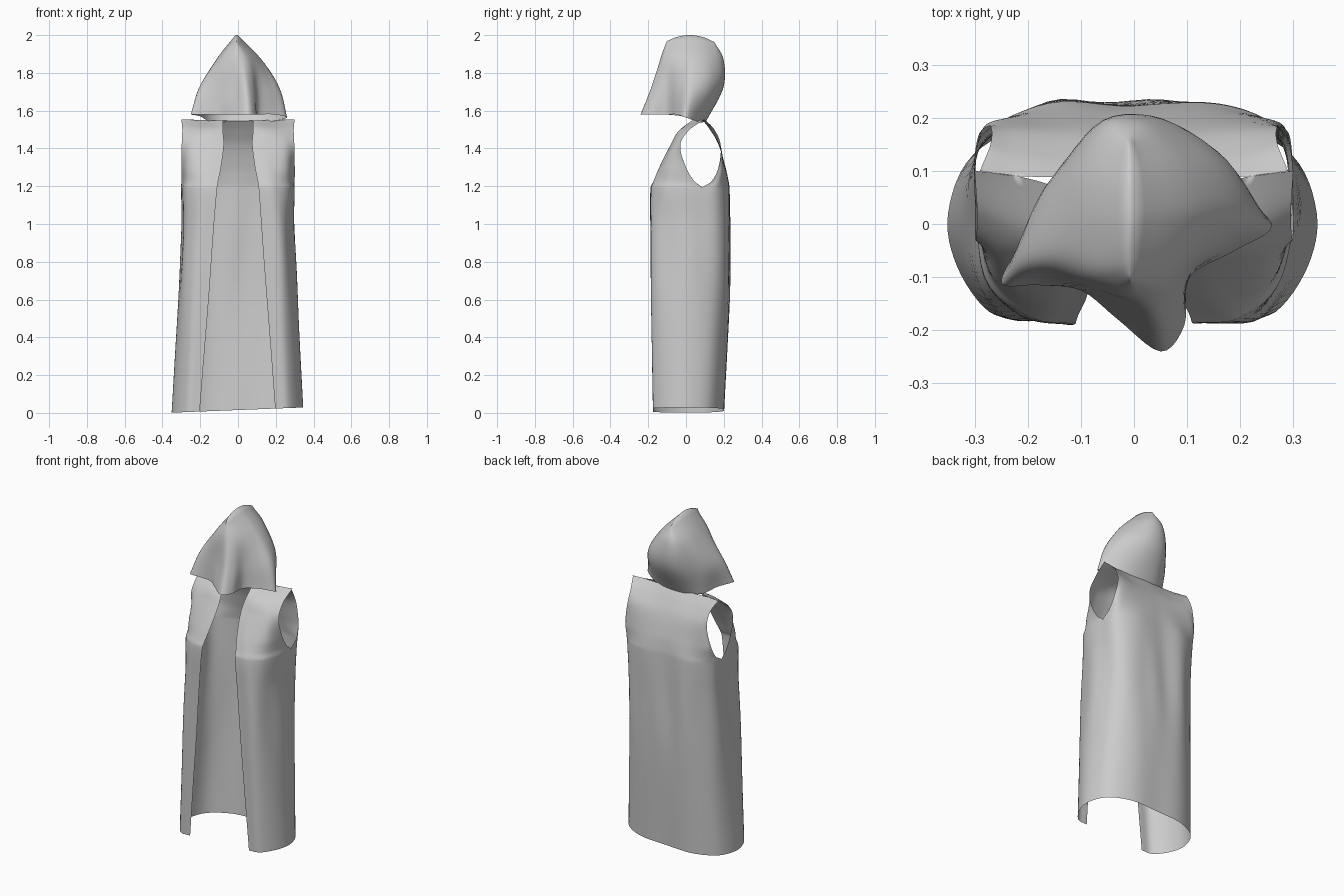
import bpy, bmesh, math
from mathutils import Vector

if "Cube" in bpy.data.objects:
    bpy.data.objects.remove(bpy.data.objects["Cube"])


def spline(pts, ts, n, ghosts=(None, None)):
    """Smooth curve through pts at parameters ts, n steps per span."""
    pre = ghosts[0] or 2 * pts[0] - pts[1]
    post = ghosts[1] or 2 * pts[-1] - pts[-2]
    p = [pre] + list(pts) + [post]
    t = [2 * ts[0] - ts[1]] + list(ts) + [2 * ts[-1] - ts[-2]]
    out = []
    for i in range(1, len(p) - 2):
        h = t[i + 1] - t[i]
        m0 = (p[i + 1] - p[i - 1]) / (t[i + 1] - t[i - 1]) * h
        m1 = (p[i + 2] - p[i]) / (t[i + 2] - t[i]) * h
        for k in range(n):
            s = k / n
            out.append((2*s**3 - 3*s*s + 1) * p[i] + (s**3 - 2*s*s + s) * m0
                       + (3*s*s - 2*s**3) * p[i + 1] + (s**3 - s*s) * m1)
    return out + [pts[-1].copy()]


def add_sheet(bm, rows, ts, n, warp=None):
    """Loft rows (equal length) along ts and add the faces."""
    cols = [spline(c, ts, n) for c in zip(*rows)]
    vs = [[bm.verts.new(warp(p) if warp else p) for p in c] for c in cols]
    for a, b in zip(vs, vs[1:]):
        for j in range(len(a) - 1):
            bm.faces.new((a[j], b[j], b[j + 1], a[j + 1]))


def finish(bm, name):
    bmesh.ops.remove_doubles(bm, verts=bm.verts, dist=0.0008)
    bmesh.ops.recalc_face_normals(bm, faces=bm.faces)
    me = bpy.data.meshes.new(name)
    bm.to_mesh(me)
    bm.free()
    for f in me.polygons:
        f.use_smooth = True
    ob = bpy.data.objects.new(name, me)
    bpy.context.collection.objects.link(ob)
    return ob


# Robe body: sections from front opening to side, and from side to back centre
Z = [0.015, 0.6, 1.0, 1.19, 1.225, 1.3, 1.42, 1.5, 1.55]
FRONT = [
    [(.20, -.175), (.27, -.165), (.33, -.08), (.347, .02)],
    [(.155, -.185), (.24, -.175), (.30, -.09), (.315, .03)],
    [(.125, -.187), (.22, -.175), (.28, -.09), (.295, .06)],
    [(.11, -.187), (.20, -.175), (.28, -.10), (.30, .085)],
    [(.105, -.172), (.19, -.165), (.27, -.10), (.30, .045)],
    [(.09, -.14), (.17, -.138), (.26, -.10), (.30, .0)],
    [(.075, -.08), (.15, -.08), (.24, -.065), (.298, -.03)],
    [(.08, -.03), (.15, -.03), (.22, -.01), (.295, .02)],
    [(.08, .03), (.15, .07), (.22, .09), (.30, .10)]]
BACK = [
    [(.347, .02), (.30, .13), (.17, .195), (0, .20)],
    [(.315, .03), (.28, .155), (.16, .222), (0, .23)],
    [(.295, .06), (.275, .165), (.16, .228), (0, .226)],
    [(.30, .085), (.277, .175), (.16, .227), (0, .223)],
    [(.298, .135), (.27, .185), (.15, .223), (0, .22)],
    [(.29, .172), (.26, .195), (.14, .208), (0, .208)],
    [(.27, .183), (.22, .182), (.13, .175), (0, .172)],
    [(.27, .15), (.22, .137), (.13, .127), (0, .13)],
    [(.29, .10), (.22, .09), (.12, .09), (0, .10)]]
SHUT = 4  # number of rows below the armholes


def robe_warp(p):
    low = max(0.0, 1 - p.z / 1.2)
    lift = max(0.0, p.z - 1.5) * 0.6 * (abs(p.x) - 0.17)
    # soft drape folds between hem and armhole
    a = math.atan2(p.y, p.x)
    fade = math.exp(-((p.z - 0.85) / 0.3) ** 2)
    f = 1 + 0.018 * fade * math.sin(9 * a + 1.5 * p.z)
    return Vector((p.x * f - 0.003 * low, p.y * f, p.z + 0.04 * p.x * low + lift))


def to3(row, z, side=1):
    return [Vector((x * side, y, z)) for x, y in row]


bm = bmesh.new()
for side in (1, -1):
    rows = []
    for i, z in enumerate(Z):
        ghost = to3(BACK[i], z, side)[1] if i < SHUT else None
        rows.append(spline(to3(FRONT[i], z, side), range(4), 6, (None, ghost)))
    add_sheet(bm, rows, Z, 6, robe_warp)
rows = []
for i, z in enumerate(Z):
    full = to3(BACK[i], z) + to3(BACK[i], z, -1)[-2::-1]
    g = (to3(FRONT[i], z)[2], to3(FRONT[i], z, -1)[2]) if i < SHUT else (None, None)
    rows.append(spline(full, range(7), 6, g))
add_sheet(bm, rows, Z, 6, robe_warp)
finish(bm, "robe_body")

# Hood: wavy hem, two rings and a ridge, counter-clockwise from the front fold
HEM = [(.05, -.24), (.095, -.19), (.105, -.10), (.19, -.05), (.26, 0), (.16, .07),
       (.06, .10), (-.06, .10), (-.15, .06), (-.20, -.02), (-.25, -.11),
       (-.18, -.115), (-.10, -.125), (-.03, -.18)]
MID = [(.04, -.185), (.08, -.15), (.105, -.09), (.17, -.04), (.22, .02), (.175, .12),
       (.06, .19), (-.06, .185), (-.145, .10), (-.19, .02), (-.205, -.07),
       (-.15, -.10), (-.09, -.12), (-.02, -.15)]
TOP = [(.02, -.135), (.05, -.12), (.08, -.08), (.11, -.02), (.125, .04), (.10, .12),
       (.03, .19), (-.05, .19), (-.10, .11), (-.115, .03), (-.11, -.04),
       (-.09, -.09), (-.05, -.12), (-.01, -.135)]


def ring(pts):
    return spline(pts + pts[:1], range(len(pts) + 1), 5, (pts[-1], pts[1]))


hem = [Vector((x, y, 1.58 - 0.04 * max(0, min(1, (y + 0.05) / 0.12)))) for x, y in HEM]
ridge = [Vector((x * 0.05 - 0.008, y * 0.75, 2.0 - 2.2 * (y * 0.75 - 0.02) ** 2))
         for x, y in TOP]
bm = bmesh.new()
add_sheet(bm, [ring(r) for r in (hem, to3(MID, 1.72), to3(TOP, 1.87), ridge)],
          [1.57, 1.72, 1.87, 2.0], 6)
# close the narrow slit along the ridge
bmesh.ops.remove_doubles(bm, verts=bm.verts, dist=0.0008)
slit = [e for e in bm.edges if e.is_boundary and e.verts[0].co.z > 1.9]
bmesh.ops.triangle_fill(bm, edges=slit, use_beauty=True)
finish(bm, "hood")
